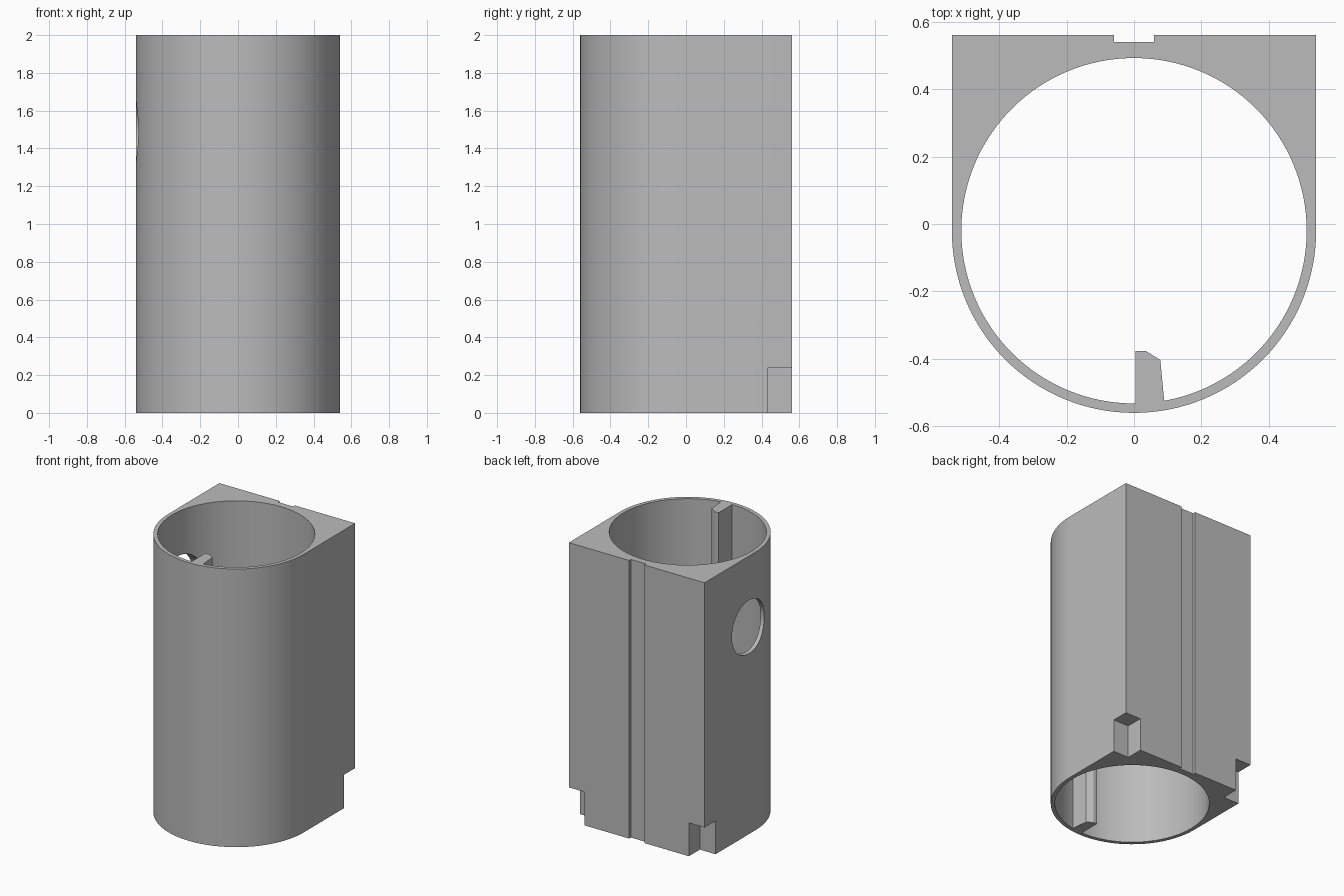
import bpy, bmesh, math

HEIGHT = 2.0
HALF_W = 0.54      # outer radius and half width
BACK_Y = 0.56      # flat back face
AXIS_Y = -0.02     # centre of the bore

if "Cube" in bpy.data.objects:
    bpy.data.objects.remove(bpy.data.objects["Cube"], do_unlink=True)

grey = bpy.data.materials.new("plain_grey")
grey.use_nodes = True
grey.diffuse_color = (0.5, 0.5, 0.5, 1)
grey.node_tree.nodes["Principled BSDF"].inputs["Base Color"].default_value = grey.diffuse_color


def arc(radius, start, end, steps):
    """Points on a circle round the bore axis, angles in degrees."""
    angles = [math.radians(start + (end - start) * i / steps) for i in range(steps + 1)]
    return [(radius * math.cos(a), AXIS_Y + radius * math.sin(a)) for a in angles]


def prism(name, outline, z0, z1):
    """Closed solid made by extruding an xy outline upward."""
    bm = bmesh.new()
    face = bm.faces.new([bm.verts.new((x, y, z0)) for x, y in outline])
    top = bmesh.ops.extrude_face_region(bm, geom=[face])["geom"]
    bmesh.ops.translate(bm, vec=(0, 0, z1 - z0),
                        verts=[g for g in top if isinstance(g, bmesh.types.BMVert)])
    bmesh.ops.recalc_face_normals(bm, faces=bm.faces)
    mesh = bpy.data.meshes.new(name)
    bm.to_mesh(mesh)
    bm.free()
    mesh.materials.append(grey)
    obj = bpy.data.objects.new(name, mesh)
    bpy.context.collection.objects.link(obj)
    return obj


def box(name, x0, x1, y0, y1, z0, z1):
    return prism(name, [(x0, y0), (x1, y0), (x1, y1), (x0, y1)], z0, z1)


def select_only(obj):
    bpy.ops.object.select_all(action='DESELECT')
    obj.select_set(True)
    bpy.context.view_layer.objects.active = obj


def cut(target, cutter):
    """Subtract the cutter, then discard it."""
    cutter.hide_render = True
    mod = target.modifiers.new("cut", 'BOOLEAN')
    mod.operation = 'DIFFERENCE'
    mod.solver = 'EXACT'
    mod.object = cutter
    select_only(target)
    bpy.ops.object.modifier_apply(modifier=mod.name)
    bpy.data.objects.remove(cutter, do_unlink=True)


# Housing: round front, square back, with a shallow groove down the back
outline = arc(HALF_W, -180, 0, 64) + [
    (HALF_W, BACK_Y), (0.06, BACK_Y), (0.06, 0.54),
    (-0.06, 0.54), (-0.06, BACK_Y), (-HALF_W, BACK_Y)]
housing = prism("housing", outline, 0, HEIGHT)

# Round bore from top to bottom
cut(housing, prism("bore_cutter", arc(0.512, 0, 360, 128)[:-1], -0.1, HEIGHT + 0.1))

# Notches under both back corners
for side in (-1, 1):
    x0, x1 = sorted((side * 0.415, side * 0.7))
    cut(housing, box("notch_cutter", x0, x1, 0.435, 0.7, -0.1, 0.24))

# Round port through one side wall
bpy.ops.mesh.primitive_cylinder_add(vertices=64, radius=0.192, depth=0.4,
                                    location=(-0.55, 0.057, 1.49),
                                    rotation=(0, math.pi / 2, 0))
port = bpy.context.object
port.data.materials.append(grey)
cut(housing, port)

# Inner rib along the front wall
rib = prism("inner_rib", [(0.005, -0.54), (0.005, -0.377), (0.036, -0.377),
                          (0.078, -0.403), (0.091, -0.54)], 0, HEIGHT)

for obj in (housing, rib):
    select_only(obj)
    bpy.ops.object.shade_smooth_by_angle(angle=math.radians(20))
